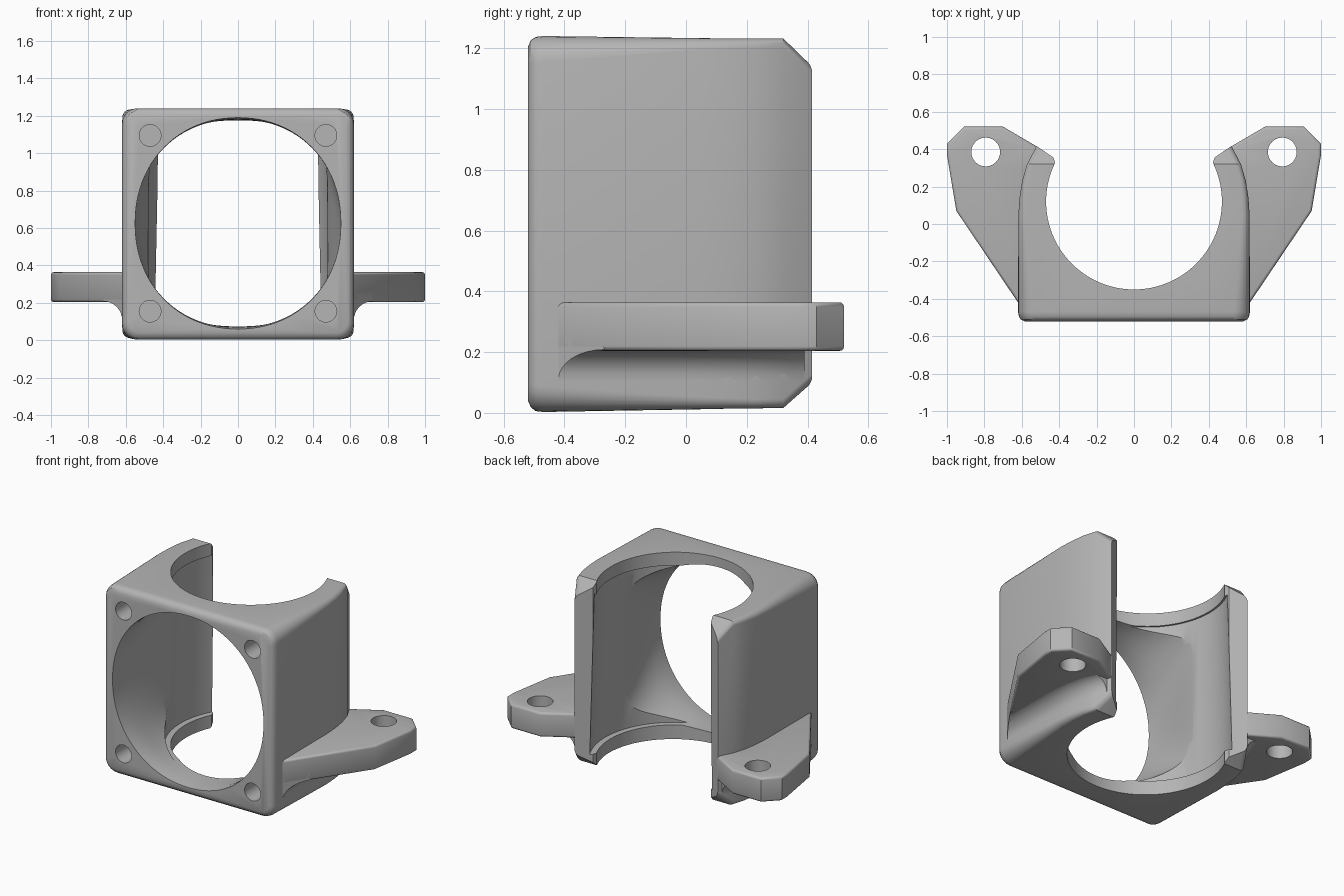
import bpy, bmesh, math
from mathutils import Vector

cube = bpy.data.objects.get("Cube")
if cube:
    bpy.data.objects.remove(cube)

grey = bpy.data.materials.new("matte grey")
grey.use_nodes = True
GREY = (0.46, 0.46, 0.46, 1)
grey.diffuse_color = GREY
grey.node_tree.nodes["Principled BSDF"].inputs["Base Color"].default_value = GREY

MID_Z = 0.625


def loft(name, rings):
    """Closed solid through rings of equal point count."""
    bm = bmesh.new()
    loops = [[bm.verts.new(p) for p in ring] for ring in rings]
    n = len(loops[0])
    for a, b in zip(loops, loops[1:]):
        for i in range(n):
            j = (i + 1) % n
            bm.faces.new((a[i], a[j], b[j], b[i]))
    bm.faces.new(loops[0])
    bm.faces.new(loops[-1])
    bmesh.ops.recalc_face_normals(bm, faces=bm.faces)
    mesh = bpy.data.meshes.new(name)
    bm.to_mesh(mesh)
    bm.free()
    mesh.materials.append(grey)
    obj = bpy.data.objects.new(name, mesh)
    bpy.context.collection.objects.link(obj)
    return obj


def prism(name, plan, z0, z1):
    return loft(name, [[(x, y, z) for x, y in plan] for z in (z0, z1)])


def circle(r, n, cx=0, cy=0):
    return [(cx + r * math.cos(math.tau * i / n), cy + r * math.sin(math.tau * i / n))
            for i in range(n)]


def apply_all(obj):
    bpy.context.view_layer.objects.active = obj
    for mod in list(obj.modifiers):
        bpy.ops.object.modifier_apply(modifier=mod.name)


def boolean(obj, cutter, operation="DIFFERENCE"):
    mod = obj.modifiers.new("cut", "BOOLEAN")
    mod.object, mod.operation, mod.solver = cutter, operation, "EXACT"
    apply_all(obj)
    bpy.data.objects.remove(cutter)


def smooth(obj, angle=32):
    bpy.ops.object.select_all(action="DESELECT")
    obj.select_set(True)
    bpy.context.view_layer.objects.active = obj
    bpy.ops.object.shade_smooth_by_angle(angle=math.radians(angle))


def rounded_section(y, hw, z0, z1, r, seg=6):
    ring = []
    corners = ((hw - r, z1 - r), (r - hw, z1 - r), (r - hw, z0 + r), (hw - r, z0 + r))
    for k, (cx, cz) in enumerate(corners):
        for i in range(seg + 1):
            a = math.pi / 2 * (k + i / seg)
            ring.append((cx + r * math.cos(a), y, cz + r * math.sin(a)))
    return ring


def superellipse(y, hx, hz, power, n=96):
    ring = []
    for i in range(n):
        c, s = math.cos(math.tau * i / n), math.sin(math.tau * i / n)
        ring.append((hx * math.copysign(abs(c) ** (2 / power), c), y,
                     MID_Z + hz * math.copysign(abs(s) ** (2 / power), s)))
    return ring


# Housing: y, half width, bottom, top, corner radius
SECTIONS = [
    (-0.52, 0.585, 0.04, 1.205, 0.06),
    (-0.51, 0.605, 0.018, 1.227, 0.075),
    (-0.495, 0.615, 0.006, 1.237, 0.085),
    (-0.47, 0.62, 0.003, 1.24, 0.085),
    (0.05, 0.618, 0.012, 1.233, 0.04),
    (0.14, 0.612, 0.014, 1.232, 0.035),
    (0.23, 0.598, 0.015, 1.232, 0.03),
    (0.32, 0.572, 0.016, 1.232, 0.03),
    (0.415, 0.522, 0.1, 1.14, 0.03),
]
housing = loft("housing", [rounded_section(*s) for s in SECTIONS])

# Round opening through top and bottom, with a wider tapered cavity between
boolean(housing, prism("bore_cutter", circle(0.47, 96, 0, 0.12), -0.2, 1.5))
boolean(housing, loft("cavity_cutter", [
    [(x, y, z) for x, y in circle(r, 96, 0, 0.121)] for z, r in ((0.1, 0.508), (1.15, 0.482))]))

# Gap between the two back lips
half = [(0.41, 0.28), (0.43, 0.355), (0.55, 0.437), (0.55, 0.7)]
boolean(housing, prism("gap_cutter", half + [(-x, y) for x, y in reversed(half)], -0.3, 1.6))

# Funnel blending the round front opening into the cavity
rings = [superellipse(-0.6, 0.553, 0.57, 2.1)]
for i in range(13):
    t = i / 12
    ease = t * t * (3 - 2 * t)
    rings.append(superellipse(-0.52 + 0.64 * t, 0.55 - 0.08 * ease, 0.565 - 0.027 * t ** 0.5,
                              2.1 + 4.5 * t * t))
boolean(housing, loft("funnel_cutter", rings))

# Blind screw holes in the front corners
for sx in (-1, 1):
    for sz in (-1, 1):
        hole = [[(x, y, z) for x, z in circle(0.058, 32, sx * 0.47, MID_Z + sz * 0.47)]
                for y in (-0.6, -0.37)]
        boolean(housing, loft("screw_cutter", hole))
smooth(housing)


def half_width(y):
    for a, b in zip(SECTIONS, SECTIONS[1:]):
        if a[0] <= y <= b[0]:
            return a[1] + (b[1] - a[1]) * (y - a[0]) / (b[0] - a[0])


# Mounting ears with bolt holes, and the curved fillets under them
EAR = [(0.575, -0.43), (0.62, -0.42), (0.95, 0.07), (1.0, 0.37), (1.0, 0.43), (0.91, 0.52),
       (0.70, 0.52), (0.52, 0.415), (0.51, 0.39), (0.565, 0.28)]
for side, sx in (("left", 1), ("right", -1)):
    plan = [(sx * x, y) for x, y in EAR]
    ear = prism(side + "_mounting_ear", plan, 0.204, 0.364)
    bevel = ear.modifiers.new("soft edges", "BEVEL")
    bevel.width, bevel.segments, bevel.limit_method = 0.015, 3, "ANGLE"
    bevel.angle_limit = math.radians(50)
    apply_all(ear)
    boolean(ear, prism("bolt_cutter", circle(0.077, 40, sx * 0.793, 0.385), 0, 1))
    smooth(ear)

    strips = []
    for i in range(19):
        y = -0.44 + 0.83 * i / 18
        w = half_width(y)
        arc = [(w + 0.1 - 0.1 * math.cos(a), 0.108 + 0.1 * math.sin(a))
               for a in (math.pi / 2 * k / 8 for k in range(9))]
        ring = [(w - 0.02, 0.25), (w - 0.02, 0.108)] + arc + [(w + 0.1, 0.25)]
        strips.append([(sx * x, y, z) for x, z in ring])
    fillet = loft(side + "_ear_fillet", strips)
    boolean(fillet, prism("fillet_trim", plan, 0.0, 0.5), "INTERSECT")
    smooth(fillet)
